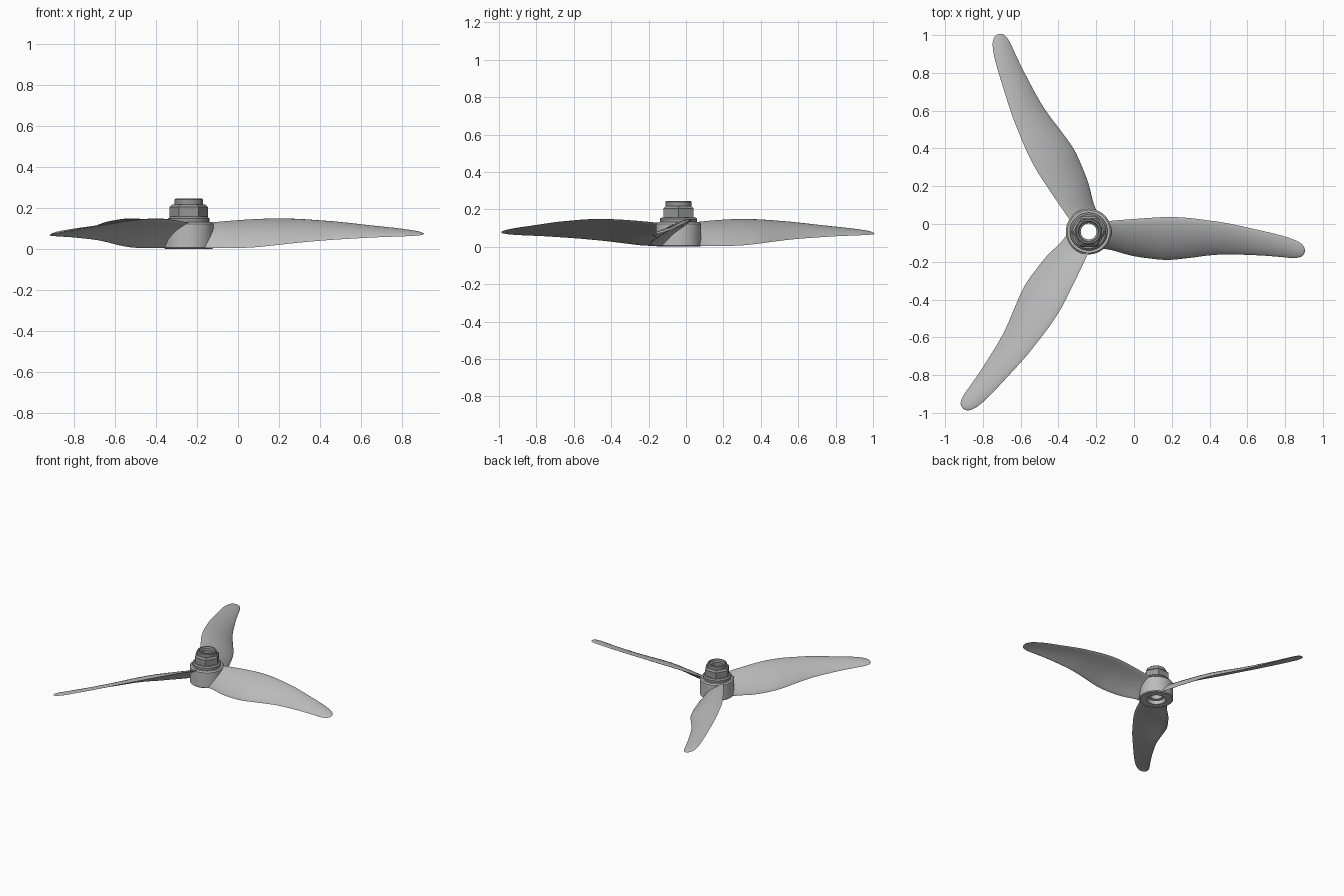
import bpy, bmesh, math
from mathutils import Vector, Matrix

if "Cube" in bpy.data.objects:
    bpy.data.objects.remove(bpy.data.objects["Cube"], do_unlink=True)

CENTER = Vector((-0.24, -0.04, 0))


def material(name, value):
    m = bpy.data.materials.new(name)
    m.use_nodes = True
    col = (value, value, value, 1)
    m.diffuse_color = col
    m.node_tree.nodes["Principled BSDF"].inputs["Base Color"].default_value = col
    return m


GREY = material("light grey plastic", 0.5)
METAL = material("mid grey metal", 0.3)


def finish(name, bm, mat, angle=30):
    bmesh.ops.recalc_face_normals(bm, faces=bm.faces)
    me = bpy.data.meshes.new(name)
    bm.to_mesh(me)
    bm.free()
    me.materials.append(mat)
    ob = bpy.data.objects.new(name, me)
    bpy.context.collection.objects.link(ob)
    ob.location = CENTER
    bpy.ops.object.select_all(action='DESELECT')
    bpy.context.view_layer.objects.active = ob
    ob.select_set(True)
    bpy.ops.object.shade_smooth_by_angle(angle=math.radians(angle))
    return ob


def skin(bm, rings, wrap):
    """Join successive closed rings of points with quads."""
    vs = [[bm.verts.new(p) for p in ring] for ring in rings]
    n = len(vs[0])
    pairs = list(zip(vs, vs[1:] + vs[:1])) if wrap else list(zip(vs, vs[1:]))
    for a, b in pairs:
        for i in range(n):
            j = (i + 1) % n
            bm.faces.new((a[i], a[j], b[j], b[i]))
    if not wrap:
        bm.faces.new(vs[0])
        bm.faces.new(vs[-1])


def lathe(name, profile, mat, sides=48):
    """Revolve a closed (radius, height) profile around the hub axis."""
    bm = bmesh.new()
    rings = []
    for k in range(sides):
        a = math.tau * k / sides
        rings.append([(r * math.cos(a), r * math.sin(a), z) for r, z in profile])
    skin(bm, rings, True)
    return finish(name, bm, mat)


# Hub with a stepped bore
lathe("hub", [(0.065, 0), (0.115, 0), (0.121, 0.006), (0.121, 0.122), (0.113, 0.131),
              (0.042, 0.131), (0.042, 0.03), (0.065, 0.03)], GREY)

# Nut flange, locking collar and hexagon
lathe("nut_flange", [(0.042, 0.13), (0.1, 0.13), (0.1, 0.148), (0.09, 0.157), (0.042, 0.157)], METAL)
lathe("nut_collar", [(0.042, 0.15), (0.069, 0.15), (0.069, 0.24), (0.064, 0.245),
                     (0.056, 0.245), (0.052, 0.232), (0.042, 0.226)], METAL)
lathe("nut_hexagon", [(0.055, 0.155), (0.093, 0.155), (0.093, 0.205), (0.08, 0.217),
                      (0.055, 0.217)], METAL, 6)

# Blade stations: distance, high edge y, low edge y, high edge z, low edge z
STATIONS = [
    (0.06, 0.05, -0.09, 0.125, 0.005),
    (0.12, 0.057, -0.098, 0.13, 0.005),
    (0.22, 0.065, -0.126, 0.138, 0.004),
    (0.32, 0.072, -0.142, 0.144, 0.008),
    (0.42, 0.077, -0.15, 0.147, 0.018),
    (0.53, 0.072, -0.14, 0.145, 0.03),
    (0.64, 0.058, -0.126, 0.138, 0.04),
    (0.74, 0.043, -0.121, 0.13, 0.047),
    (0.9, 0.008, -0.126, 0.112, 0.056),
    (1.01, -0.018, -0.134, 0.1, 0.06),
    (1.08, -0.04, -0.14, 0.09, 0.063),
    (1.12, -0.06, -0.135, 0.083, 0.066),
    (1.138, -0.078, -0.122, 0.078, 0.069),
    (1.145, -0.094, -0.104, 0.074, 0.072),
]


def smooth_path(points, steps):
    """Catmull-Rom interpolation through the points."""
    p = [Vector(q) for q in points]
    out = []
    for i in range(len(p) - 1):
        a, b, c, d = p[max(i - 1, 0)], p[i], p[i + 1], p[min(i + 2, len(p) - 1)]
        for s in range(steps):
            t = s / steps
            out.append(b + (c - a) * (t / 2) + (a * 2 - b * 5 + c * 4 - d) * (t * t / 2)
                       + (b * 3 - a - c * 3 + d) * (t ** 3 / 2))
    return out + [p[-1]]


def section(st, half=10):
    """Thin cambered aerofoil between the high and low edges."""
    x, yh, yl, zh, zl = st
    hi, lo = Vector((x, yh, zh)), Vector((x, yl, zl))
    chord = hi - lo
    up = Vector((0, -chord.z, chord.y)).normalized()
    ring = []
    for k in range(2 * half):
        a = math.pi * k / half
        t = (1 - math.cos(a)) / 2
        bow = 0.07 * chord.length * 4 * t * (1 - t)
        thick = 0.045 * chord.length * math.sin(a)
        ring.append(hi.lerp(lo, t) + up * (bow + thick))
    return ring


# Three blades around the hub
for n in range(3):
    bm = bmesh.new()
    skin(bm, [section(st) for st in smooth_path(STATIONS, 4)], False)
    bmesh.ops.rotate(bm, verts=bm.verts, matrix=Matrix.Rotation(math.tau * n / 3, 3, 'Z'))
    finish(f"blade_{n + 1}", bm, GREY, 60)
